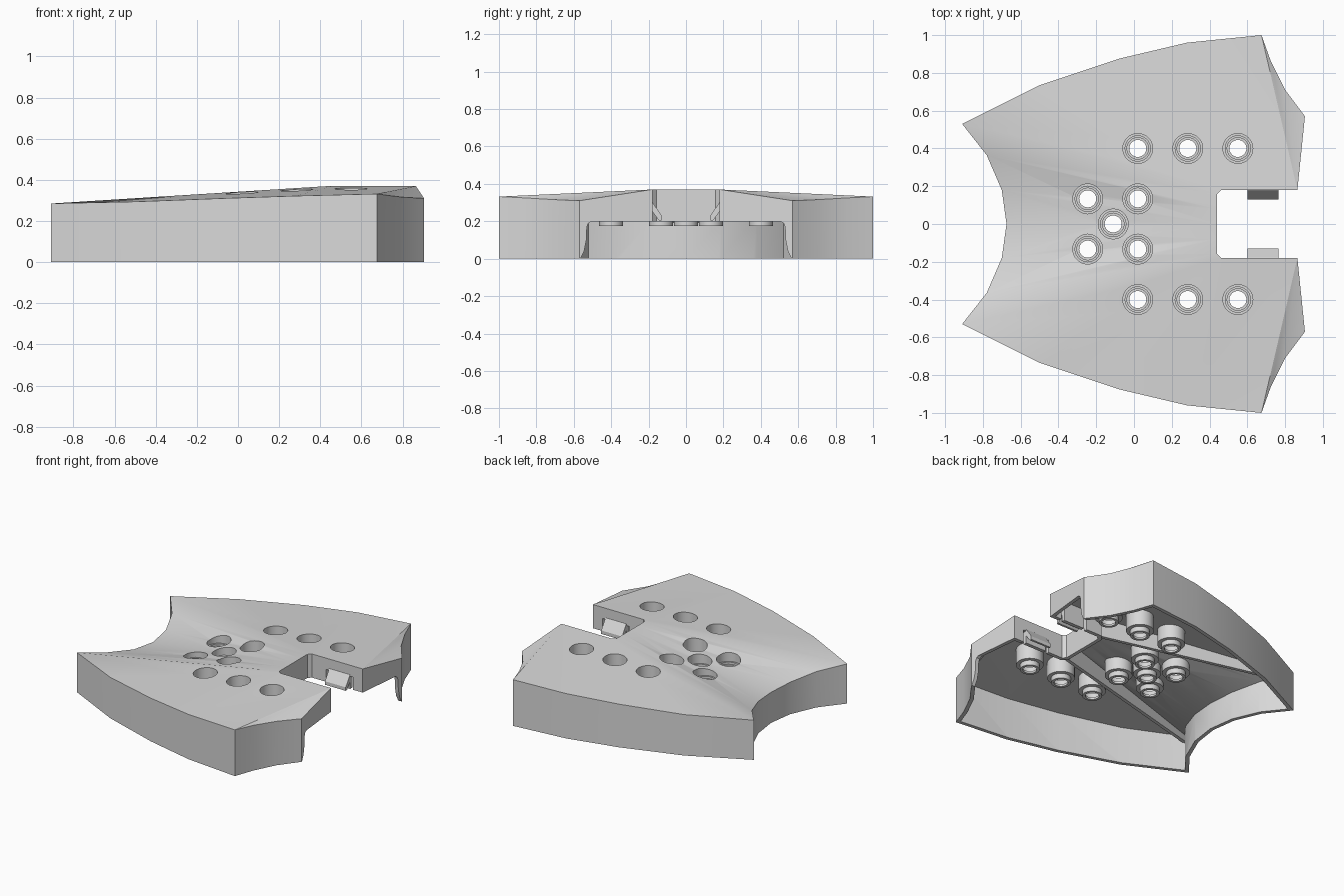
import bpy, bmesh, math
from mathutils import Vector

if "Cube" in bpy.data.objects:
    bpy.data.objects.remove(bpy.data.objects["Cube"])

grey = bpy.data.materials.new("light grey")
grey.diffuse_color = (0.69, 0.69, 0.69, 1)
grey.use_nodes = True
grey.node_tree.nodes["Principled BSDF"].inputs["Base Color"].default_value = grey.diffuse_color


def make(name, verts, faces):
    me = bpy.data.meshes.new(name)
    me.from_pydata(verts, [], faces)
    bm = bmesh.new()
    bm.from_mesh(me)
    bmesh.ops.recalc_face_normals(bm, faces=bm.faces)
    bm.to_mesh(me)
    bm.free()
    me.materials.append(grey)
    ob = bpy.data.objects.new(name, me)
    bpy.context.collection.objects.link(ob)
    return ob


def volume(me):
    bm = bmesh.new()
    bm.from_mesh(me)
    v = bm.calc_volume(signed=True)
    bm.free()
    return v


def cut(ob, tool, most=0.999999, least=0.05):
    """Subtract tool from ob, using the first solver that gives a sensible volume."""
    before = volume(ob.data)
    original = ob.data.copy()
    for solver, tolerant in (("EXACT", False), ("MANIFOLD", False), ("EXACT", True), ("FLOAT", False)):
        ob.data = original.copy()
        mod = ob.modifiers.new("cut", "BOOLEAN")
        mod.operation, mod.solver, mod.object = "DIFFERENCE", solver, tool
        if tolerant:
            mod.use_self = mod.use_hole_tolerant = True
        bpy.context.view_layer.update()
        bpy.context.view_layer.objects.active = ob
        bpy.ops.object.modifier_apply(modifier=mod.name)
        if least * before < volume(ob.data) < most * before:
            return
    ob.data = original


def prism(name, ring, faces_offset):
    n = len(ring)
    verts = [tuple(p) for p in ring] + [tuple(Vector(p) + Vector(faces_offset)) for p in ring]
    faces = [list(range(n)), list(range(n, 2 * n))]
    faces += [[i, (i + 1) % n, n + (i + 1) % n, n + i] for i in range(n)]
    return make(name, verts, faces)


def extrude_x(name, yz, x0, x1):
    return prism(name, [(x0, y, z) for y, z in yz], (x1 - x0, 0, 0))


def lathe(name, profile, centres, seg=32):
    """Closed stepped cylinders, one at each centre."""
    verts, faces = [], []
    for cx, cy in centres:
        base = len(verts)
        for r, z in profile:
            verts += [(cx + r * math.cos(2 * math.pi * k / seg),
                       cy + r * math.sin(2 * math.pi * k / seg), z) for k in range(seg)]
        for j in range(len(profile) - 1):
            a, b = base + j * seg, base + (j + 1) * seg
            faces += [[a + k, a + (k + 1) % seg, b + (k + 1) % seg, b + k] for k in range(seg)]
        faces += [list(range(base, base + seg)), list(range(len(verts) - seg, len(verts)))]
    return make(name, verts, faces)


# Half outline with rim heights, from notch centre round to rear centre
half = [(.44, 0, .37), (.44, .08, .37), (.44, .158, .37), (.462, .18, .37), (.865, .18, .37),
        (.905, .57, .31), (.80, .71, .316), (.725, .86, .325), (.675, 1, .332), (.28, .96, .322),
        (-.08, .875, .31), (-.5, .735, .294), (-.91, .53, .285),
        (-.78, .365, .258), (-.70, .18, .23), (-.675, 0, .22)]
outline = [Vector(p) for p in half] + [Vector((x, -y, z)) for x, y, z in half[-2:0:-1]]
N = len(outline)


def inset(points, d):
    out = []
    for i, p in enumerate(points):
        a = (p - points[i - 1]).to_2d().normalized()
        b = (points[(i + 1) % N] - p).to_2d().normalized()
        na, nb = Vector((-a.y, a.x)), Vector((-b.y, b.x))
        off = (na + nb) * d / (1 + na.dot(nb))
        out.append(Vector((p.x + off.x, p.y + off.y, p.z)))
    return out


# Roof faces of one half: rear valley, side slope, front facet
roof = [(0, 1, 14), (0, 14, 15), (1, 13, 14), (1, 2, 13), (2, 12, 13), (2, 3, 12),
        (3, 11, 12), (3, 10, 11), (3, 9, 10), (3, 4, 9), (4, 8, 9),
        (4, 7, 8), (4, 6, 7), (4, 5, 6)]


def slab(name, points, drop, bottom):
    verts = [(p.x, p.y, p.z - drop) for p in points] + [(p.x, p.y, bottom) for p in points]
    faces = [list(f) for f in roof] + [[(N - i) % N for i in f] for f in roof]
    faces += [[i, (i + 1) % N, N + (i + 1) % N, N + i] for i in range(N)]
    # Floor mirrors the roof triangles
    faces += [[N + i for i in f] for f in faces[:2 * len(roof)]]
    return make(name, verts, faces)


body = slab("shell_body", outline, 0, 0)
cavity = slab("cavity_cutter", inset(outline, .026), .03, -.1)

# Screw bosses
centres = [(x, s * .4) for x in (.02, .285, .55) for s in (1, -1)]
centres += [(x, s * .133) for x in (.02, -.245) for s in (1, -1)] + [(-.11, 0)]
boss = lathe("boss_cutter", [(.064, .175), (.064, .21), (.09, .21), (.09, .5)], centres)

# Arched opening below the front edge
arch = [(.565, -.12), (.565, 0), (.545, .04), (.533, .1), (.53, .17), (.522, .19), (.505, .2)]
opening = extrude_x("opening_cutter", arch + [(-y, z) for y, z in arch[::-1]], .39, 1.1)

# Ribs under the two ridges
ribs = []
for s in (1, -1):
    a, b = Vector((-.93, s * .535, .206)), Vector((.47, s * .172, .206))
    t = (b - a).normalized()
    n = Vector((-t.y, t.x, 0)) * .012
    ribs.append(prism("rib_cutter", [a + n, b + n, b - n, a - n], (0, 0, .4)))

for tool in ribs + [boss]:
    cut(cavity, tool)
cut(opening, boss)
cut(body, cavity, most=.6)
cut(body, opening)

# Stepped screw holes
holes = lathe("hole_cutter", [(.045, .1), (.045, .19), (.057, .19), (.057, .225),
                              (.067, .225), (.067, .24), (.079, .24), (.079, .6)], centres)
cut(body, holes)

# Relief slots beside the clips, then the sprung clips
slots = []
for s in (1, -1):
    for x in (.575, .765):
        slots.append(extrude_x("slot_cutter", [(s * .165, .1), (s * .225, .1),
                                               (s * .225, .29), (s * .165, .29)], x, x + .025))
        cut(body, slots[-1])
    clip = [(.19, .31), (.178, .30), (.13, .23), (.13, .205), (.145, .205), (.19, .265)]
    extrude_x("clip_left" if s > 0 else "clip_right", [(s * y, z) for y, z in clip], .6, .765)

for ob in ribs + slots + [cavity, opening, boss, holes]:
    bpy.data.objects.remove(ob)

bpy.ops.object.select_all(action="DESELECT")
body.select_set(True)
bpy.context.view_layer.objects.active = body
bpy.ops.object.shade_smooth_by_angle(angle=math.radians(20))
